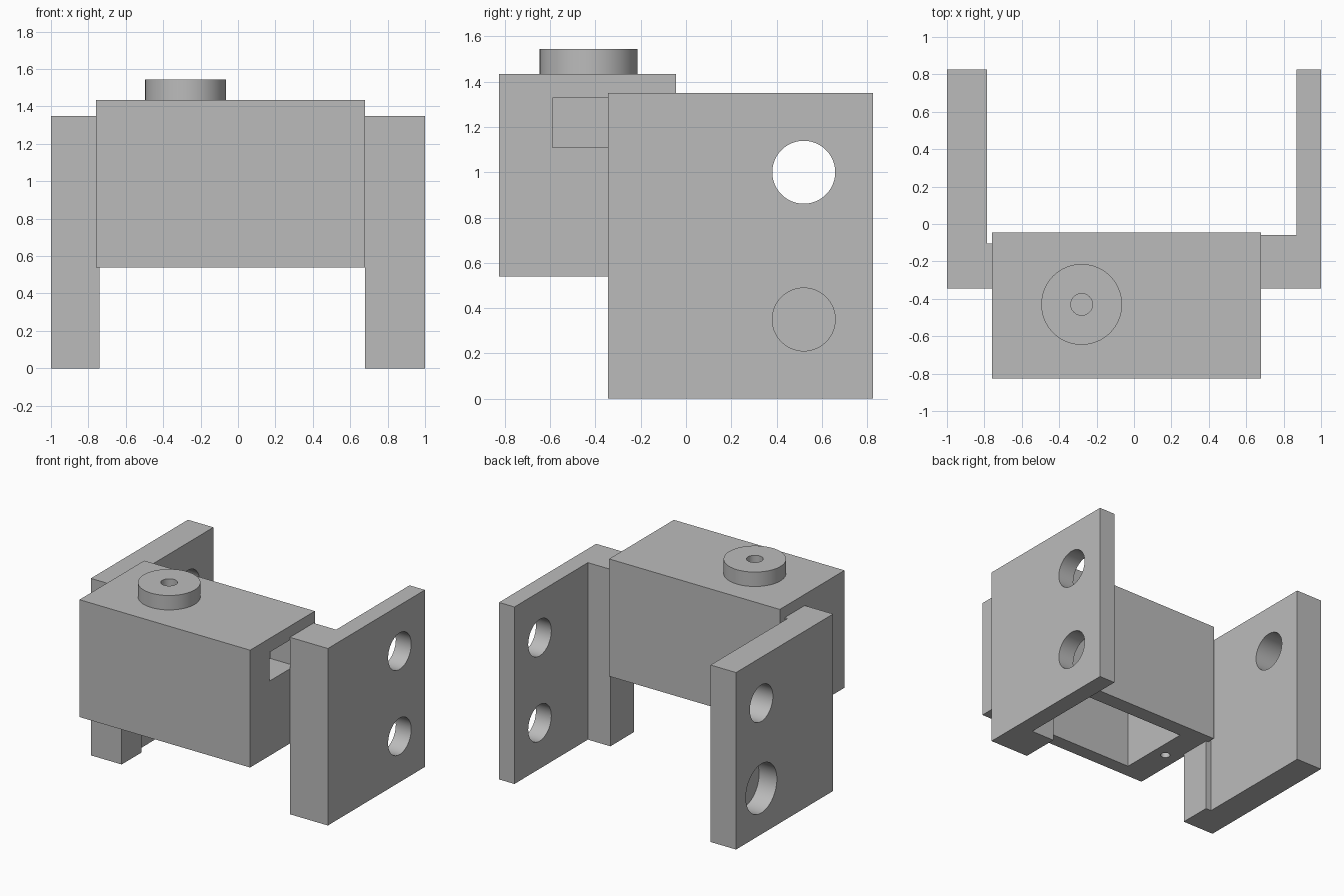
import bpy, bmesh, math
from mathutils import Matrix, Vector

default = bpy.data.objects.get("Cube")
if default:
    bpy.data.objects.remove(default, do_unlink=True)

GREY = (0.5, 0.5, 0.5, 1.0)
grey = bpy.data.materials.new("plain grey")
grey.use_nodes = True
grey.diffuse_color = GREY
grey.node_tree.nodes["Principled BSDF"].inputs["Base Color"].default_value = GREY


def make_object(name, bm):
    bmesh.ops.recalc_face_normals(bm, faces=bm.faces)
    mesh = bpy.data.meshes.new(name)
    bm.to_mesh(mesh)
    bm.free()
    mesh.materials.append(grey)
    obj = bpy.data.objects.new(name, mesh)
    bpy.context.collection.objects.link(obj)
    return obj


def prism(name, outline, z0, z1):
    """Extrude an (x, y) outline from z0 up to z1."""
    bm = bmesh.new()
    face = bm.faces.new([bm.verts.new((x, y, z0)) for x, y in outline])
    top = bmesh.ops.extrude_face_region(bm, geom=[face])["geom"]
    verts = [v for v in top if isinstance(v, bmesh.types.BMVert)]
    bmesh.ops.translate(bm, vec=(0, 0, z1 - z0), verts=verts)
    return make_object(name, bm)


def box(name, x0, x1, y0, y1, z0, z1):
    return prism(name, [(x0, y0), (x1, y0), (x1, y1), (x0, y1)], z0, z1)


def cylinder(name, start, end, radius, sides=64):
    """Cylinder running between two points."""
    a, b = Vector(start), Vector(end)
    turn = (b - a).to_track_quat('Z', 'Y').to_matrix().to_4x4()
    bm = bmesh.new()
    bmesh.ops.create_cone(bm, cap_ends=True, segments=sides, radius1=radius,
                          radius2=radius, depth=(b - a).length,
                          matrix=Matrix.Translation((a + b) / 2) @ turn)
    return make_object(name, bm)


def cut(obj, cutters):
    """Subtract the cutters, bake the result and discard them."""
    for cutter in cutters:
        cutter.hide_render = True
        mod = obj.modifiers.new("cut", 'BOOLEAN')
        mod.operation = 'DIFFERENCE'
        mod.solver = 'EXACT'
        mod.object = cutter
    bpy.context.view_layer.update()
    graph = bpy.context.evaluated_depsgraph_get()
    mesh = bpy.data.meshes.new_from_object(obj.evaluated_get(graph))
    obj.modifiers.clear()
    obj.data = mesh
    for cutter in cutters:
        bpy.data.objects.remove(cutter, do_unlink=True)


def smooth(obj):
    bpy.ops.object.select_all(action='DESELECT')
    obj.select_set(True)
    bpy.context.view_layer.objects.active = obj
    bpy.ops.object.shade_smooth_by_angle(angle=math.radians(30))


# Hollow housing, open below, with a side window and two screw holes
MID_Y = -0.437
housing = box("housing", -0.76, 0.68, -0.825, -0.045, 0.54, 1.435)
cutters = [box("cavity", -0.55, 0.47, -0.72, -0.16, 0.4, 1.33),
           box("window", 0.4, 0.8, -0.59, -0.285, 1.11, 1.329)]
for x in (-0.65, 0.57):
    cutters.append(cylinder("screw_hole", (x, MID_Y, 0.4), (x, MID_Y, 0.85), 0.033, 32))
cut(housing, cutters)

# Round boss on top with a centre hole
DX, DY = -0.28, -0.43
boss = cylinder("top_boss", (DX, DY, 1.435), (DX, DY, 1.545), 0.216)
cut(boss, [cylinder("boss_hole", (DX, DY, 1.44), (DX, DY, 1.7), 0.058, 32)])

# L-shaped side brackets
HOLE_Y, HIGH, LOW = 0.52, 1.0, 0.35
left_bracket = prism("left_bracket", [(0.68, -0.345), (1, -0.345), (1, 0.825),
                                      (0.87, 0.825), (0.87, -0.06), (0.68, -0.06)], 0, 1.35)
cut(left_bracket, [cylinder("hole", (0.7, HOLE_Y, z), (1.2, HOLE_Y, z), 0.139)
                   for z in (HIGH, LOW)])

right_bracket = prism("right_bracket", [(-1, -0.345), (-0.74, -0.345), (-0.74, -0.105),
                                        (-0.785, -0.105), (-0.785, 0.825), (-1, 0.825)], 0, 1.35)
# One through hole above, one wider blind recess below
cut(right_bracket, [cylinder("hole", (-1.2, HOLE_Y, HIGH), (-0.6, HOLE_Y, HIGH), 0.139),
                    cylinder("recess", (-1.2, HOLE_Y, LOW), (-0.85, HOLE_Y, LOW), 0.187)])

for part in (housing, boss, left_bracket, right_bracket):
    smooth(part)
